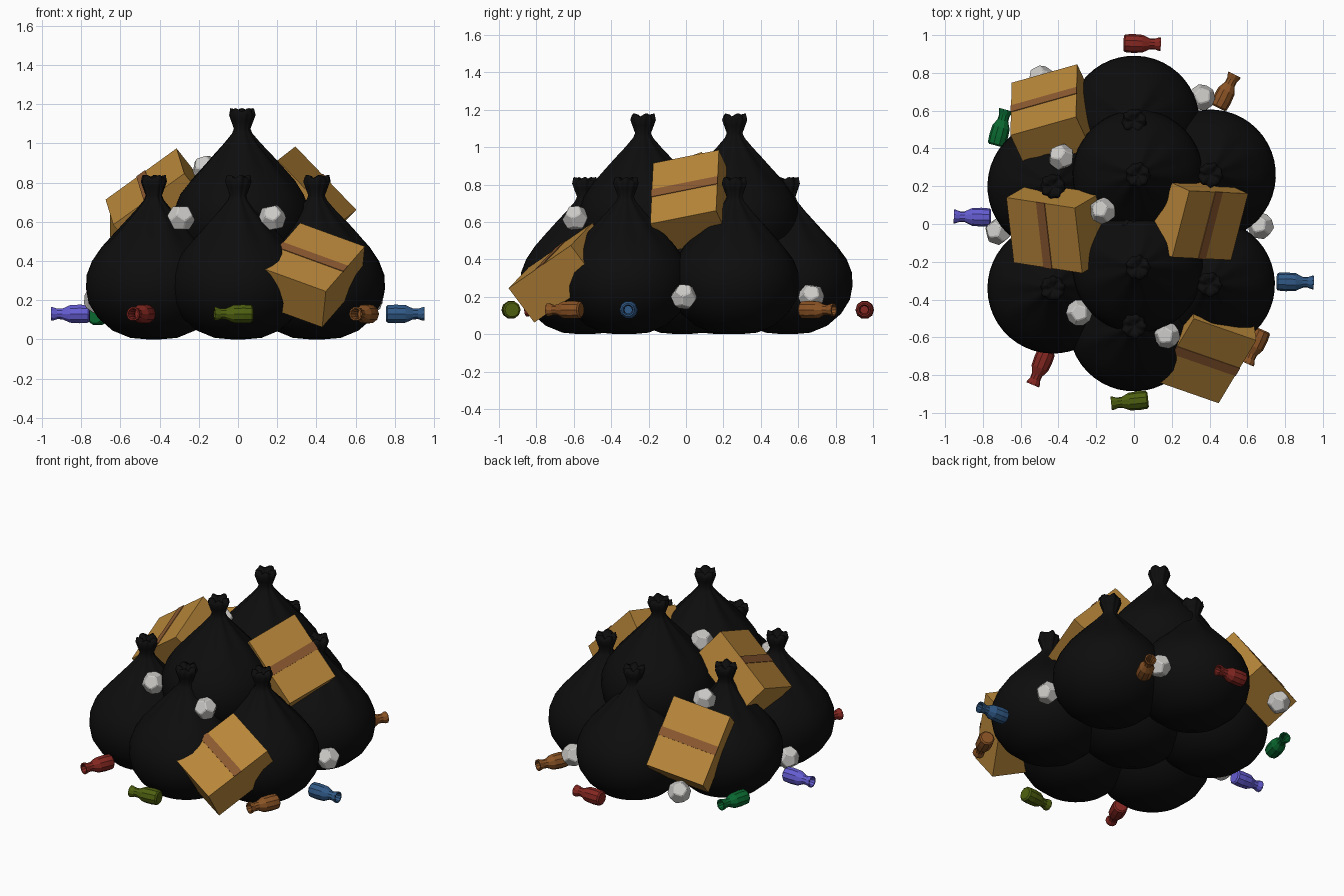
import bpy, bmesh, math
from mathutils import Vector, Matrix

if "Cube" in bpy.data.objects:
    bpy.data.objects.remove(bpy.data.objects["Cube"])


def material(name, r, g, b):
    m = bpy.data.materials.new(name)
    m.use_nodes = True
    m.diffuse_color = (r, g, b, 1)
    bsdf = next(n for n in m.node_tree.nodes if n.type == 'BSDF_PRINCIPLED')
    bsdf.inputs["Base Color"].default_value = (r, g, b, 1)
    bsdf.inputs["Roughness"].default_value = 0.7
    return m


BLACK = material("bag black", 0.004, 0.004, 0.004)
CARD = material("cardboard", 0.48, 0.24, 0.042)
TAPE = material("tape brown", 0.26, 0.1, 0.03)
PAPER = material("paper white", 0.6, 0.59, 0.57)
RED = material("red glass", 0.23, 0.02, 0.015)
OLIVE = material("olive glass", 0.075, 0.115, 0.005)
GREEN = material("green glass", 0.003, 0.14, 0.03)
BLUE = material("blue glass", 0.03, 0.1, 0.24)
PURPLE = material("purple glass", 0.13, 0.11, 0.65)
ORANGE = material("amber glass", 0.25, 0.085, 0.018)


def add(name, mesh, matrix):
    ob = bpy.data.objects.new(name, mesh)
    ob.matrix_world = matrix
    bpy.context.collection.objects.link(ob)
    return ob


def to_mesh(bm, name, *mats, smooth=False):
    bmesh.ops.recalc_face_normals(bm, faces=bm.faces)
    for f in bm.faces:
        f.smooth = smooth
    me = bpy.data.meshes.new(name)
    bm.to_mesh(me)
    bm.free()
    for m in mats:
        me.materials.append(m)
    return me


def lathe(profile, sides, shape=lambda i, a, r, z: (r, z)):
    """Revolve (radius, height) points, capping both ends."""
    bm = bmesh.new()
    rings = []
    for i, (r, z) in enumerate(profile):
        ring = []
        for k in range(sides):
            a = math.tau * k / sides
            rr, zz = shape(i, a, r, z)
            ring.append(bm.verts.new((rr * math.cos(a), rr * math.sin(a), zz)))
        rings.append(ring)
    for lo, hi in zip(rings, rings[1:]):
        for k in range(sides):
            n = (k + 1) % sides
            bm.faces.new((lo[k], lo[n], hi[n], hi[k]))
    bm.faces.new(rings[0][::-1])
    bm.faces.new(rings[-1])
    return bm


# Bin bags: round sack, gathered pleats and a flared tied top
bag_profile = [(0.03, 0), (0.12, 0.008), (0.21, 0.045), (0.285, 0.11), (0.332, 0.185),
               (0.346, 0.26), (0.342, 0.33), (0.315, 0.4), (0.265, 0.47), (0.205, 0.535),
               (0.145, 0.6), (0.09, 0.66), (0.05, 0.71), (0.04, 0.735), (0.054, 0.775),
               (0.064, 0.805), (0.058, 0.832), (0.03, 0.825), (0.008, 0.8)]


def pleat(i, a, r, z):
    gather = max(0, min(1, (z - 0.4) / 0.25))
    r *= 1 + 0.06 * gather * math.cos(9 * a) + 0.03 * gather * math.cos(5 * a + 1)
    if z > 0.81:
        z += 0.008 * math.cos(5 * a)
    return r, z


bag_mesh = to_mesh(lathe(bag_profile, 45, pleat), "bag", BLACK, smooth=True)
bags = [(0, -0.54, 0), (0.4, -0.32, 0), (0.405, 0.26, 0), (0, 0.545, 0), (-0.43, 0.2, 0),
        (-0.43, -0.34, 0), (0, -0.02, 0), (0.02, -0.23, 0.34), (0.02, 0.26, 0.34)]
for n, pos in enumerate(bags):
    add(f"bag_{n + 1}", bag_mesh, Matrix.Translation(pos) @ Matrix.Rotation(n * 1.3, 4, 'Z'))

# Cardboard boxes: top face centred on the local origin, tape across the middle
WIDE, LONG, DEEP = 0.37, 0.45, 0.23


def slab(bm, size, z, index):
    mat = Matrix.Translation((0, 0, z)) @ Matrix.Diagonal((*size, 1))
    made = bmesh.ops.create_cube(bm, size=1, matrix=mat)
    for f in {f for v in made["verts"] for f in v.link_faces}:
        f.material_index = index


bm = bmesh.new()
slab(bm, (WIDE, LONG, DEEP), -DEEP / 2, 0)
slab(bm, (WIDE + 0.004, 0.055, 0.006), 0.001, 1)
box_mesh = to_mesh(bm, "box", CARD, TAPE)


def place_box(name, corner, across, along):
    """Set the box by one top corner and the two edges leaving it."""
    c, u, v = Vector(corner), Vector(across), Vector(along)
    centre = c + u / 2 + v / 2
    x = u.normalized()
    z = x.cross(v).normalized()
    if z.z < 0:
        z = -z
    y = z.cross(x)
    rot = Matrix((x, y, z)).transposed().to_4x4()
    add(name, box_mesh, Matrix.Translation(centre) @ rot)


place_box("box_front", (0.31, -0.495, 0.6), (0.33, -0.115, -0.12), (-0.185, -0.345, -0.24))
place_box("box_right", (0.2, -0.18, 0.915), (0.09, 0.35, 0.07), (0.317, -0.005, -0.325))
place_box("box_back", (-0.66, 0.465, 0.65), (0.355, 0.1, 0.085), (0.01, 0.285, -0.36))
place_box("box_left", (-0.31, 0.09, 0.98), (0.04, -0.35, -0.13), (-0.37, 0.05, -0.27))

# Crumpled paper balls: twelve flat sides with softened edges
bm = bmesh.new()
src = bmesh.new()
bmesh.ops.create_icosphere(src, subdivisions=1, radius=1)
for f in src.faces:
    bm.verts.new(f.calc_center_median().normalized() * 0.074)
src.free()
bmesh.ops.convex_hull(bm, input=bm.verts)
bmesh.ops.dissolve_limit(bm, angle_limit=0.1, verts=bm.verts, edges=bm.edges)
bmesh.ops.bevel(bm, geom=list(bm.edges), offset=0.005, segments=1, affect='EDGES')
ball_mesh = to_mesh(bm, "paper_ball", PAPER)
balls = [(-0.29, -0.47, 0.62), (0.175, -0.59, 0.62), (-0.165, 0.07, 0.87), (-0.385, 0.355, 0.65),
         (-0.49, 0.77, 0.22), (0.36, 0.67, 0.2), (0.67, -0.01, 0.2), (-0.72, -0.04, 0.2)]
for n, pos in enumerate(balls):
    add(f"paper_ball_{n + 1}", ball_mesh, Matrix.Translation(pos) @ Matrix.Rotation(n, 4, (1, 2, 1)))

# Bottles: faceted body, tapered neck, flared open mouth
bottle_profile = [(0.038, 0), (0.047, 0.008), (0.05, 0.05), (0.047, 0.1), (0.029, 0.138),
                  (0.028, 0.165), (0.036, 0.188), (0.036, 0.197), (0.028, 0.197),
                  (0.021, 0.165), (0.021, 0.13), (0.035, 0.09)]


def bottle(name, mat, base, mouth, z=0.13):
    b = Vector((*base, z))
    d = Vector((*mouth, z)) - b
    me = to_mesh(lathe(bottle_profile, 10), name, mat)
    add(name, me, Matrix.Translation(b) @ d.to_track_quat('Z', 'Y').to_matrix().to_4x4())


bottle("bottle_back", RED, (-0.055, 0.957), (0.14, 0.952))
bottle("bottle_back_right", ORANGE, (0.445, 0.615), (0.53, 0.785))
bottle("bottle_right", BLUE, (0.755, -0.305), (0.95, -0.31))
bottle("bottle_front_right", ORANGE, (0.68, -0.56), (0.6, -0.74))
bottle("bottle_front", OLIVE, (0.075, -0.93), (-0.12, -0.95))
bottle("bottle_front_left", RED, (-0.46, -0.67), (-0.535, -0.85))
bottle("bottle_left", PURPLE, (-0.757, 0.035), (-0.955, 0.04))
bottle("bottle_back_left", GREEN, (-0.73, 0.415), (-0.68, 0.6), 0.12)
